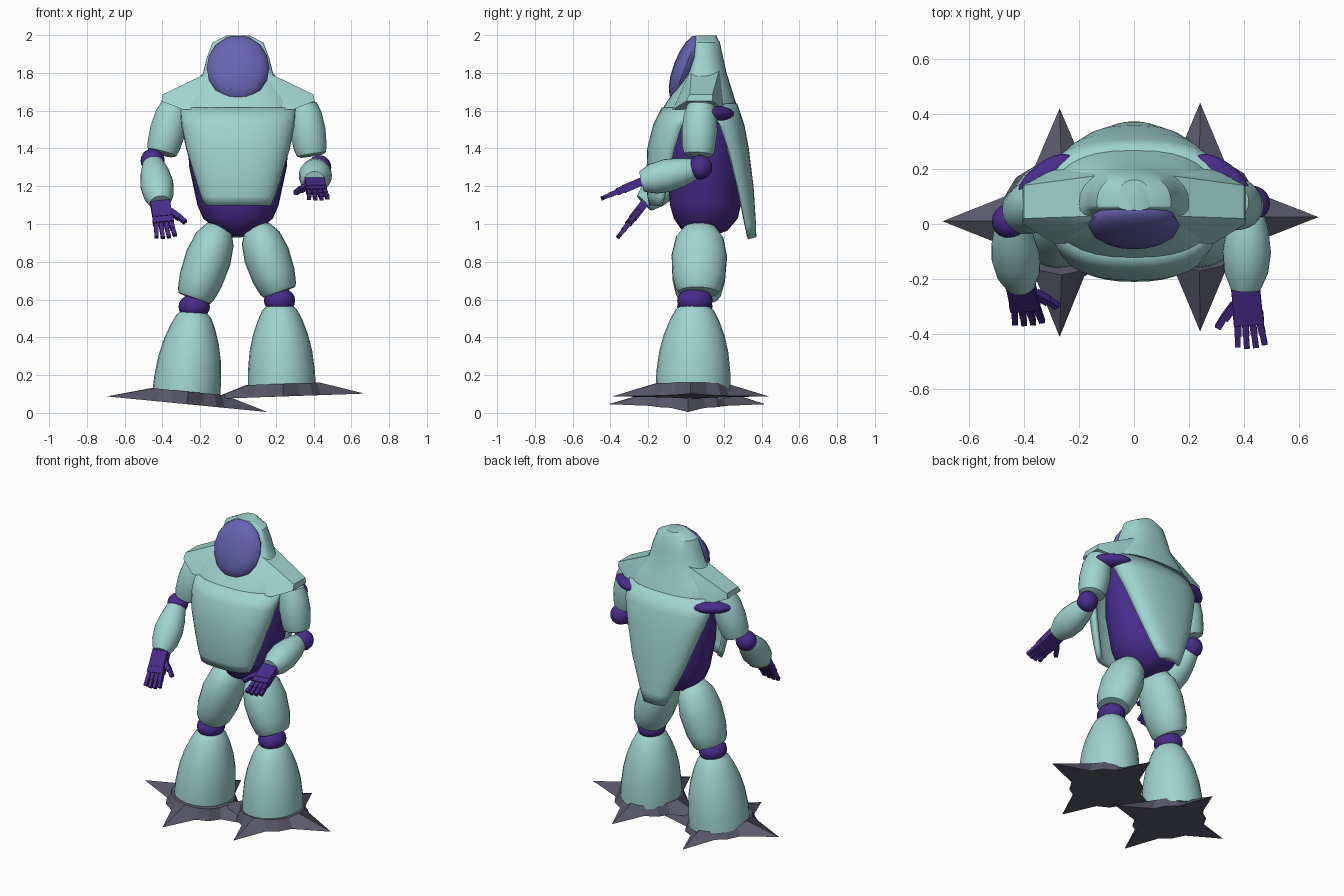
import bpy, bmesh, math
from mathutils import Vector, Matrix, Euler

if "Cube" in bpy.data.objects:
    bpy.data.objects.remove(bpy.data.objects["Cube"], do_unlink=True)


def material(name, rgb):
    m = bpy.data.materials.new(name)
    m.use_nodes = True
    m.diffuse_color = (*rgb, 1)
    m.node_tree.nodes["Principled BSDF"].inputs["Base Color"].default_value = (*rgb, 1)
    return m


TEAL = material("pale teal", (0.35, 0.66, 0.63))
PURPLE = material("deep purple", (0.065, 0.025, 0.26))
VISOR = material("visor violet", (0.135, 0.125, 0.44))
GREY = material("slate grey", (0.1, 0.1, 0.15))


def finish(bm, name, mat, smooth=40, thickness=0):
    bmesh.ops.recalc_face_normals(bm, faces=bm.faces)
    me = bpy.data.meshes.new(name)
    bm.to_mesh(me)
    bm.free()
    me.materials.append(mat)
    ob = bpy.data.objects.new(name, me)
    bpy.context.collection.objects.link(ob)
    if thickness:
        mod = ob.modifiers.new("thickness", "SOLIDIFY")
        mod.thickness, mod.offset = thickness, 0
    if smooth:
        bpy.ops.object.select_all(action="DESELECT")
        ob.select_set(True)
        bpy.context.view_layer.objects.active = ob
        bpy.ops.object.shade_smooth_by_angle(angle=math.radians(smooth))
    return ob


def loft(rings, closed=True):
    bm = bmesh.new()
    rows = [[bm.verts.new(p) for p in r] for r in rings]
    n = len(rows[0])
    for a, b in zip(rows, rows[1:]):
        for i in range(n if closed else n - 1):
            j = (i + 1) % n
            bm.faces.new((a[i], a[j], b[j], b[i]))
    if closed:
        bm.faces.new(rows[0])
        bm.faces.new(rows[-1])
    return bm


def arc(z, w, y_mid, y_edge, p=0.85, n=16):
    """Half of a rounded section, from -x round to +x."""
    pts = []
    for i in range(n + 1):
        t = math.pi * (i / n - 0.5)
        s, c = math.sin(t), max(math.cos(t), 0)
        pts.append(Vector((math.copysign(w * abs(s) ** p, s),
                           y_edge + (y_mid - y_edge) * c ** p, z)))
    return pts


def section(z, w, front, rear, middle, p):
    """Whole rounded section made of a front and a rear half."""
    return arc(z, w, front, middle, p) + arc(z, w, rear, middle, p)[-2:0:-1]


def limb(name, a, b, profile, mat, y_scale=1.0, n=24):
    """Turned solid from a to b; the profile holds (part of length, radius)."""
    a, b = Vector(a), Vector(b)
    d = b - a
    q = Vector((0, 0, 1)).rotation_difference(d)
    rings = [[a + q @ Vector((r * math.cos(k * math.tau / n),
                              r * y_scale * math.sin(k * math.tau / n), t * d.length))
              for k in range(n)] for t, r in profile]
    return finish(loft(rings), name, mat)


def ball(name, centre, radii, mat, turn=(0, 0, 0), n=20):
    bm = bmesh.new()
    m = Matrix.Translation(centre) @ Euler(turn).to_matrix().to_4x4() @ Matrix.Diagonal((*radii, 1))
    bmesh.ops.create_uvsphere(bm, u_segments=n, v_segments=n // 2, radius=1, matrix=m)
    return finish(bm, name, mat)


# Inner body: height, half width, front y, rear y
body = [(0.935, 0.03, 0.07, 0.14), (0.965, 0.11, -0.02, 0.22), (1.03, 0.185, -0.065, 0.275),
        (1.1, 0.215, -0.085, 0.29), (1.3, 0.258, -0.1, 0.295), (1.5, 0.272, -0.08, 0.275),
        (1.6, 0.25, -0.03, 0.22), (1.67, 0.15, 0.0, 0.17)]
finish(loft([section(*r, 0.1, 1) for r in body]), "body", PURPLE)

# Chest plate: height, half width, middle y, edge y
chest = [(1.1, 0.16, -0.18, -0.125), (1.15, 0.182, -0.19, -0.11), (1.25, 0.215, -0.195, -0.09),
         (1.4, 0.26, -0.19, -0.06), (1.52, 0.285, -0.16, -0.02), (1.61, 0.292, -0.115, 0.05)]
finish(loft([arc(*r) for r in chest], False), "chest_plate", TEAL, 40, 0.03)

# Back plate tapering to a tongue
back = [(0.93, 0.055, 0.35, 0.325), (1.0, 0.09, 0.348, 0.31), (1.2, 0.175, 0.335, 0.27),
        (1.4, 0.24, 0.31, 0.22), (1.52, 0.28, 0.287, 0.18), (1.63, 0.29, 0.25, 0.11)]
finish(loft([arc(*r) for r in back], False), "back_plate", TEAL, 40, 0.045)

# Hood: height, half width, front y, rear y
hood = [(1.6, 0.3, -0.13, 0.28), (1.65, 0.3, -0.1, 0.262), (1.72, 0.25, -0.05, 0.24),
        (1.8, 0.185, 0.0, 0.215), (1.88, 0.165, 0.03, 0.197), (1.96, 0.135, 0.045, 0.18),
        (1.998, 0.06, 0.05, 0.16)]
finish(loft([section(*r, 0.07, 0.8) for r in hood]), "hood", TEAL, 30)

# Visor
ball("visor", (0, -0.005, 1.827), (0.166, 0.062, 0.183), VISOR, (-0.36, 0, 0), 16)

# Legs, arms and shoulders on both sides
THIGH = [(0, 0.05), (0.01, 0.088), (0.06, 0.1), (0.25, 0.116), (0.55, 0.122), (0.8, 0.105),
         (0.95, 0.07), (1, 0.03)]
BOOT = [(0, 0.18), (0.2, 0.178), (0.45, 0.166), (0.65, 0.146), (0.82, 0.12), (0.95, 0.093), (1, 0.07)]
UPPER = [(0, 0.04), (0.06, 0.07), (0.25, 0.088), (0.55, 0.095), (0.85, 0.088), (0.97, 0.078), (1, 0.06)]
FOREARM = [(0, 0.045), (0.08, 0.058), (0.3, 0.077), (0.55, 0.088), (0.8, 0.08), (1, 0.055)]


def foot(name, centre, tilt, reach):
    """Four-pointed star with ridged spikes."""
    m = Matrix.Translation(centre) @ Matrix.Rotation(tilt, 4, "Y")
    base, top = [], []
    for k in range(4):
        for off, r in ((-24, 0.22), (0, reach[k]), (24, 0.22), (45, 0.225)):
            t = math.radians(90 * k + off)
            u = Vector((math.cos(t), math.sin(t), 0))
            base.append(m @ (u * r))
            top.append(m @ (u * 0.195 + Vector((0, 0, 0.067))))
    finish(loft([base, top]), name, GREY, 0)


def hand(name, wrist, forward, inward):
    """Palm, four jointed fingers and a thumb on the inner side."""
    f = Vector(forward).normalized()
    s = Vector(inward)
    s = (s - f * s.dot(f)).normalized()
    up = s.cross(f)
    bm = bmesh.new()

    def block(x, y, size, turn=0.0):
        m = Matrix((s, f, up)).transposed().to_4x4()
        m = Matrix.Translation(wrist) @ m @ Matrix.Translation((x, y, 0))
        m = m @ Matrix.Rotation(turn, 4, "Z") @ Matrix.Diagonal((*size, 1))
        bmesh.ops.create_cube(bm, size=1, matrix=m)

    block(0, 0.045, (0.104, 0.11, 0.044))
    block(0, 0.118, (0.11, 0.04, 0.038))
    for i in range(4):
        x, fan = -0.042 + 0.028 * i, 0.1 - 0.067 * i
        long = 0.052 if i in (1, 2) else 0.044
        block(x, 0.158, (0.024, 0.048, 0.027), fan)
        block(x - fan * 0.05, 0.18 + long / 2, (0.021, long, 0.022), fan)
    block(0.067, 0.085, (0.03, 0.065, 0.028), -0.7)
    block(0.1, 0.122, (0.023, 0.052, 0.024), -0.6)
    finish(bm, name, PURPLE, 0)


for side, s in (("left", 1), ("right", -1)):
    left = s > 0
    # Shoulder wing of the hood
    bm = bmesh.new()
    for x, front, rear, z in ((0.1, 0.03, 0.18, 1.83), (0.2, 0.0, 0.18, 1.76), (0.4, 0.02, 0.14, 1.685),
                              (0.405, 0.0, 0.14, 1.65), (0.29, -0.07, 0.2, 1.605), (0.1, -0.08, 0.2, 1.61)):
        bm.verts.new((s * x, front, z))
        bm.verts.new((s * x, rear, z))
    bmesh.ops.convex_hull(bm, input=bm.verts)
    finish(bm, side + "_shoulder_wing", TEAL, 25)
    ball(side + "_shoulder_joint", (s * 0.32, 0.17, 1.585), (0.12, 0.055, 0.038), PURPLE, (0, 0, -0.65 * s))

    # Leg
    knee = Vector((0.22, 0.047, 0.595) if left else (-0.232, 0.047, 0.562))
    limb(side + "_thigh", knee + Vector((0, 0.018, 0.04)), (s * 0.095, 0.075, 1.0), THIGH, TEAL, 1.2)
    ball(side + "_knee", knee, (0.083, 0.094, 0.068), PURPLE)
    ankle = (0.232, 0.037, 0.13) if left else (-0.275, 0.037, 0.09)
    limb(side + "_boot", ankle, knee + Vector((0, 0, -0.03)), BOOT, TEAL, 1.1)

    # Arm
    shoulder = (0.345, 0.08, 1.65) if left else (-0.33, 0.08, 1.65)
    elbow = Vector((0.43, 0.075, 1.3) if left else (-0.452, 0.01, 1.335))
    start = (0.415, 0.065, 1.295) if left else elbow
    wrist = Vector((0.405, -0.235, 1.225) if left else (-0.412, -0.22, 1.11))
    upper_end = (0.39, 0.065, 1.36) if left else (-0.405, 0.045, 1.37)
    limb(side + "_upper_arm", shoulder, upper_end, UPPER, TEAL)
    ball(side + "_elbow", elbow, (0.064, 0.064, 0.064), PURPLE)
    limb(side + "_forearm", start, wrist, FOREARM, TEAL)
    hand(side + "_hand", wrist, (0.02, -0.2, -0.085) if left else (0.03, -0.14, -0.18), (-s, 0, 0))

foot("left_foot", (0.24, 0.025, 0.087), -0.035, (0.43, 0.415, 0.38, 0.415))
foot("right_foot", (-0.27, 0.01, 0.046), 0.097, (0.427, 0.41, 0.427, 0.42))
